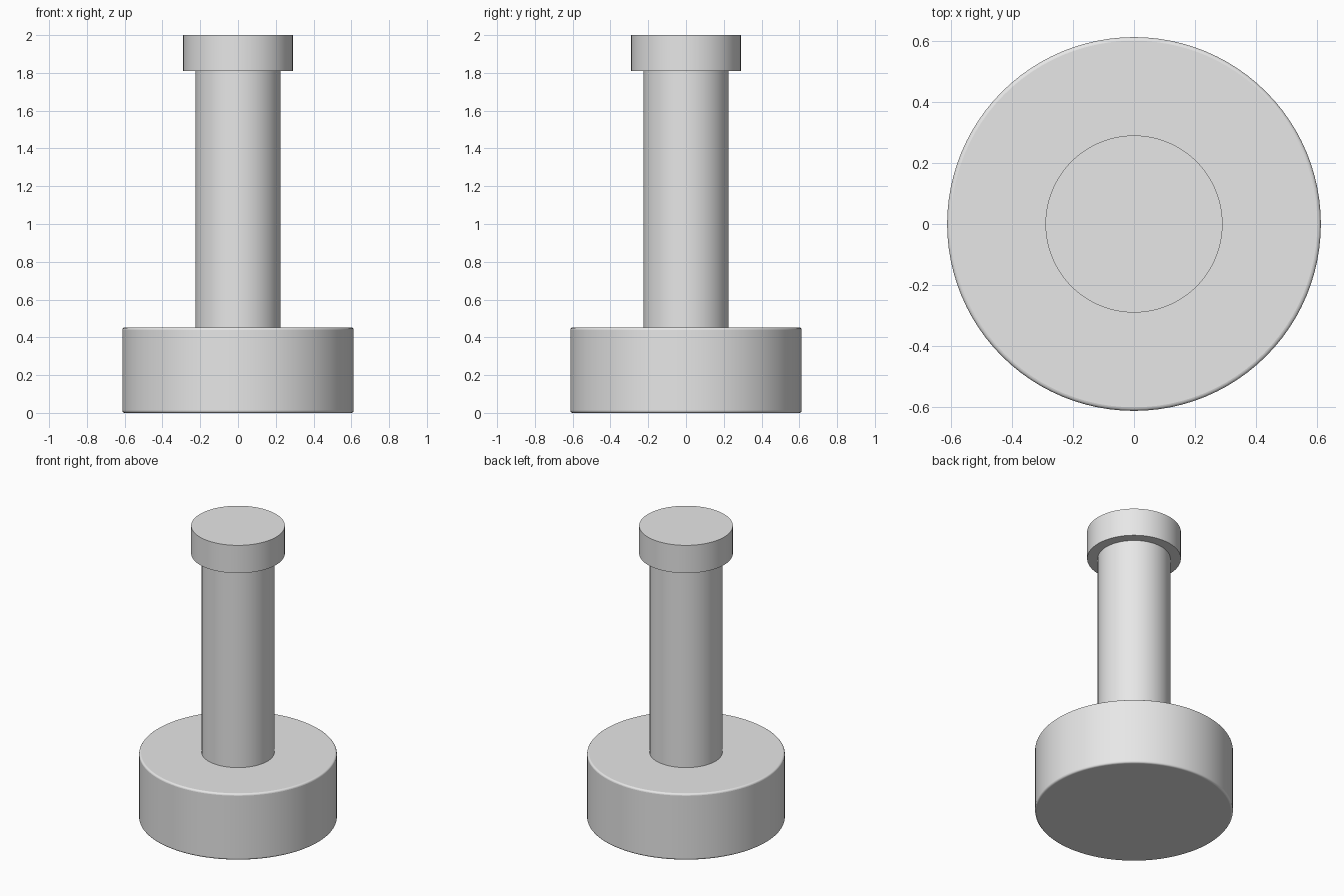
import bpy
import math

if "Cube" in bpy.data.objects:
    bpy.data.objects.remove(bpy.data.objects["Cube"])

# single neutral grey
grey = bpy.data.materials.new("light_grey")
grey.diffuse_color = (0.8, 0.8, 0.8, 1.0)
grey.use_nodes = True
grey.node_tree.nodes["Principled BSDF"].inputs["Base Color"].default_value = grey.diffuse_color


def cylinder(name, radius, z0, z1, bevel=0.0):
    bpy.ops.mesh.primitive_cylinder_add(
        vertices=96, radius=radius, depth=z1 - z0, location=(0, 0, (z0 + z1) / 2))
    ob = bpy.context.object
    ob.name = name
    ob.data.materials.append(grey)
    bpy.ops.object.shade_smooth_by_angle(angle=math.radians(35))
    if bevel:
        mod = ob.modifiers.new("rounded_rim", 'BEVEL')
        mod.width = bevel
        mod.segments = 4
        mod.limit_method = 'ANGLE'
        mod.angle_limit = math.radians(40)
    return ob


# wide base with slightly rounded rims
cylinder("base", 0.612, 0.0, 0.452, bevel=0.012)
# upright shaft
cylinder("shaft", 0.225, 0.45, 1.812)
# cap on top of the shaft
cylinder("cap", 0.29, 1.81, 2.0)
